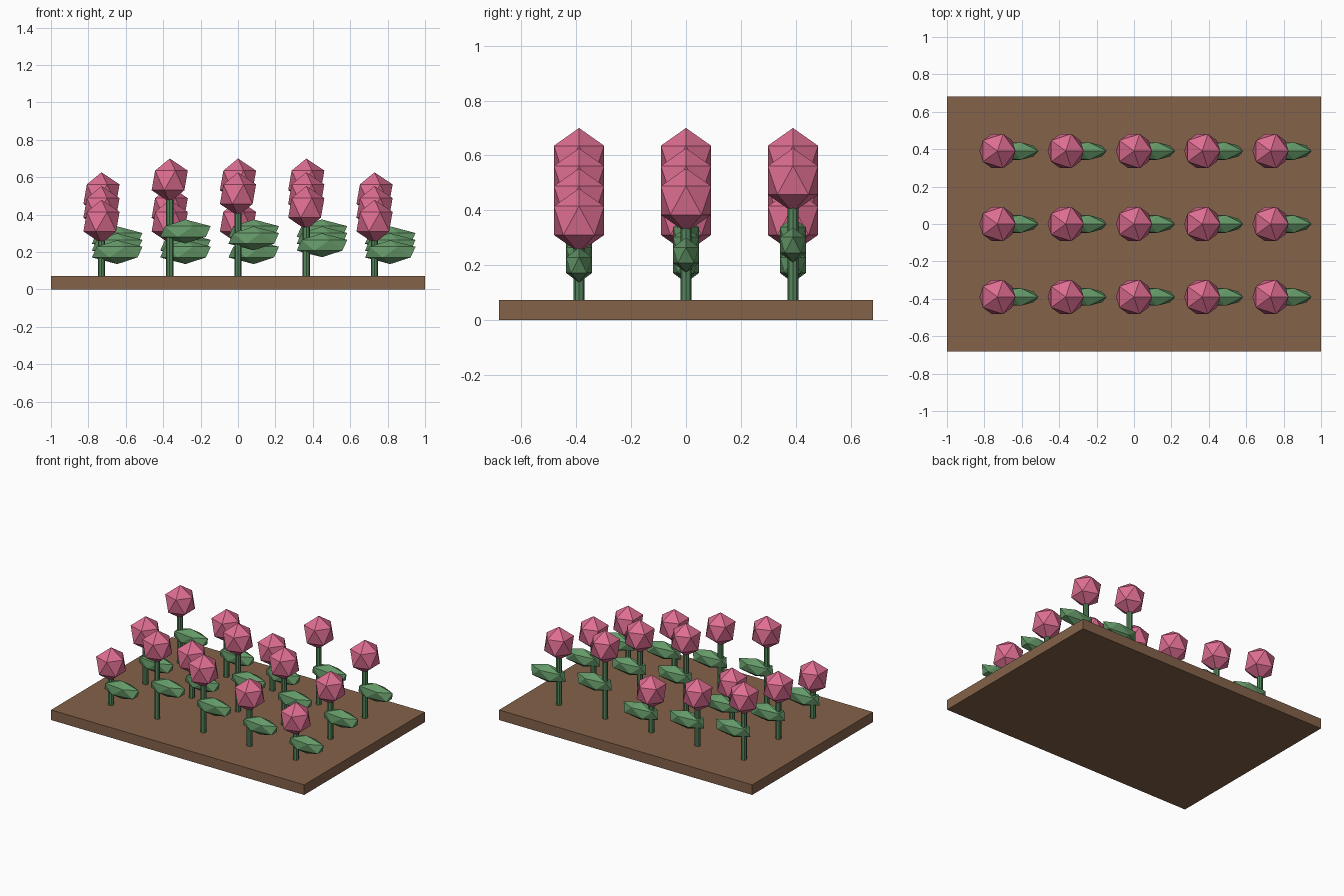
import bpy

if "Cube" in bpy.data.objects:
    bpy.data.objects.remove(bpy.data.objects["Cube"])

BED_TOP = 0.072


def material(name, rgb):
    m = bpy.data.materials.new(name)
    m.diffuse_color = (*rgb, 1)
    m.use_nodes = True
    m.node_tree.nodes["Principled BSDF"].inputs["Base Color"].default_value = m.diffuse_color
    return m


soil = material("soil", (0.230, 0.122, 0.067))
stem_green = material("stem_green", (0.09, 0.24, 0.105))
leaf_green = material("leaf_green", (0.13, 0.32, 0.14))
pink = material("petal_pink", (0.73, 0.155, 0.285))


def finish(name, mat, scale=(1, 1, 1)):
    ob = bpy.context.object
    ob.name = name
    ob.scale = scale
    ob.data.materials.append(mat)
    return ob


def ball(name, mat, loc, scale):
    # 20-sided low-poly ball
    bpy.ops.mesh.primitive_ico_sphere_add(subdivisions=1, radius=1, location=loc)
    return finish(name, mat, scale)


# flower bed slab
bpy.ops.mesh.primitive_cube_add(size=1, location=(0, 0, BED_TOP / 2))
finish("flower_bed", soil, (2, 1.362, BED_TOP))

# rows of flowers in four repeating heights
for i in range(5):
    for j in range(3):
        x, y = (i - 2) * 0.365, (j - 1) * 0.39
        bloom_z = 0.3625 + 0.0735 * ((3 * i + j) % 4)
        stem = bloom_z - 0.035 - BED_TOP
        tag = f"{i}_{j}"

        bpy.ops.mesh.primitive_cylinder_add(
            vertices=8, radius=0.0195, depth=stem,
            location=(x, y, BED_TOP + stem / 2))
        finish("stem_" + tag, stem_green)

        ball("leaf_" + tag, leaf_green, (x + 0.084, y, BED_TOP + stem / 2),
             (0.151, 0.055, 0.064))
        ball("bloom_" + tag, pink, (x, y, bloom_z), (0.108, 0.108, 0.117))
